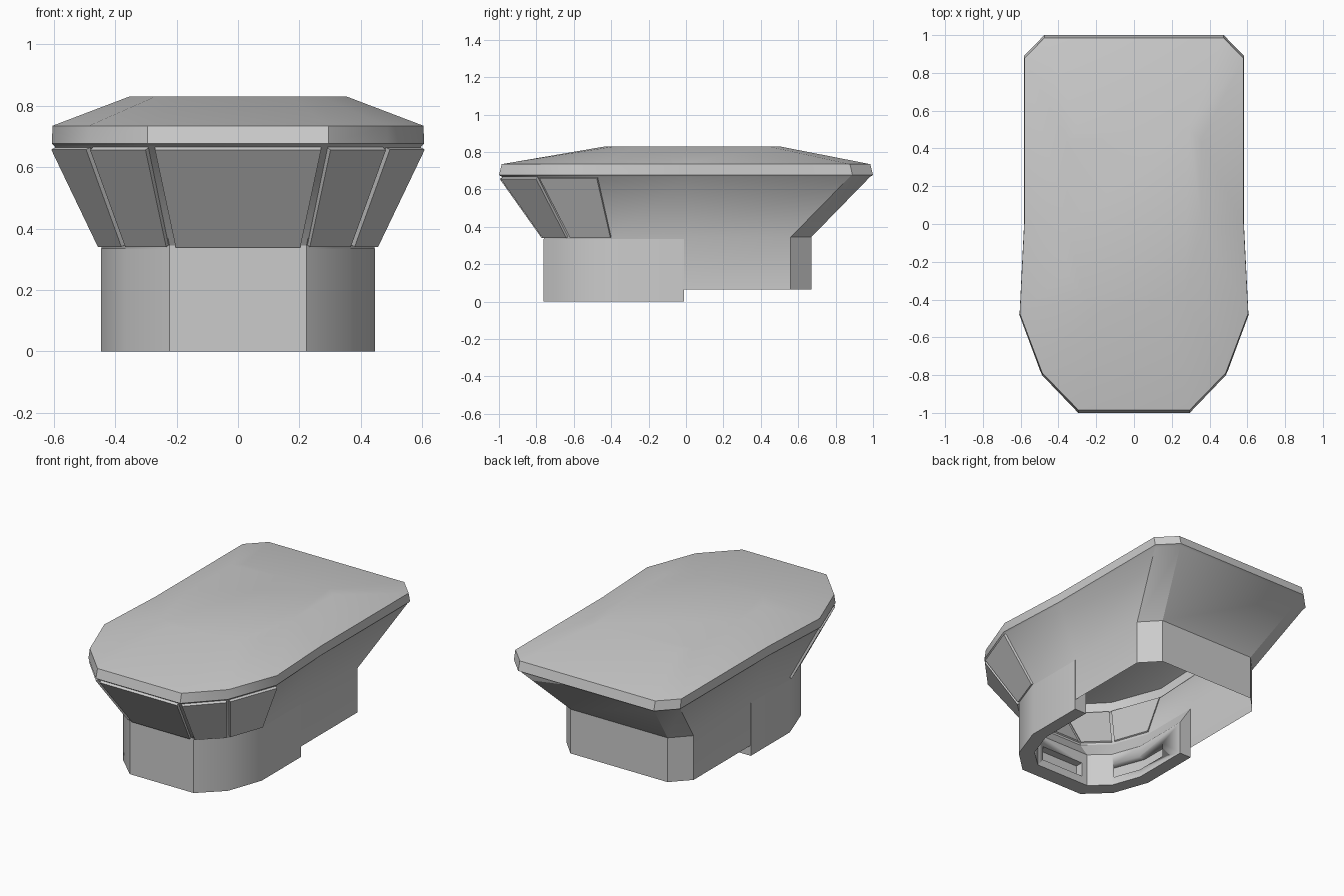
import bpy
from mathutils import Vector

if "Cube" in bpy.data.objects:
    bpy.data.objects.remove(bpy.data.objects["Cube"])

# Half outlines (x > 0), running front to back
RIM = [(.295, -1), (.487, -.8), (.606, -.48), (.582, 0), (.582, .89), (.475, 1)]
ROOF = [(.17, -.43), (.27, -.38), (.355, -.26), (.355, 0), (.355, .44), (.29, .5)]
BASE = [(.223, -.76), (.365, -.625), (.445, -.40), (.445, -.01), (.445, .56), (.34, .67)]
BASE_IN = [(.19, -.66), (.30, -.56), (.365, -.38), (.365, -.01)]


def ring(half, z, sx=1.0, sy=1.0):
    pts = [(x * sx, y * sy, z) for x, y in half]
    return pts + [(-x, y, z) for x, y, z in reversed(pts)]


def make(name, verts, faces, smooth=True):
    me = bpy.data.meshes.new(name)
    me.from_pydata(verts, [], faces)
    ob = bpy.data.objects.new(name, me)
    bpy.context.collection.objects.link(ob)
    bpy.ops.object.select_all(action='DESELECT')
    ob.select_set(True)
    bpy.context.view_layer.objects.active = ob
    bpy.ops.object.mode_set(mode='EDIT')
    bpy.ops.mesh.select_all(action='SELECT')
    bpy.ops.mesh.normals_make_consistent(inside=False)
    bpy.ops.object.mode_set(mode='OBJECT')
    if smooth:
        bpy.ops.object.shade_smooth_by_angle(angle=0.52)
    return ob


def loft(name, rings):
    n = len(rings[0])
    faces = [(k*n + i, k*n + (i+1) % n, (k+1)*n + (i+1) % n, (k+1)*n + i)
             for k in range(len(rings) - 1) for i in range(n)]
    faces.append(tuple(range((len(rings) - 1) * n, len(rings) * n)))
    return make(name, [p for r in rings for p in r], faces)


def band(name, outer, inner, z0, z_out, z_in):
    """Solid strip between two open paths."""
    verts, faces = [], []
    for (a, b), (c, d) in zip(outer, inner):
        verts += [(a, b, z0), (a, b, z_out), (c, d, z_in), (c, d, z0)]
    m = len(outer)
    for i in range(m - 1):
        for j in range(4):
            k = (j + 1) % 4
            faces.append((4*i + j, 4*i + k, 4*i + 4 + k, 4*i + 4 + j))
    faces += [(0, 1, 2, 3), tuple(range(4*m - 4, 4*m))]
    return make(name, verts, faces)


def mirrored(half):
    return [(-x, y) for x, y in reversed(half)] + list(half)


# Cabin shell, open underneath: base, flared walls, rim and shallow roof
loft("cabin_shell", [ring(BASE, .065), ring(BASE, .345), ring(RIM, .668, .985, .985),
                     ring(RIM, .677), ring(RIM, .735, .998, .985), ring(ROOF, .83)])

# Thick front plinth wrapping the front half of the base
plinth = band("front_plinth", mirrored([(x * 1.004, y * 1.003) for x, y in BASE[:4]]),
              mirrored(BASE_IN), 0, .335, .21)

# Recesses on the inside of the plinth
side = ([(.335, -.59), (.41, -.39), (.41, -.17)], [(.29, -.53), (.34, -.37), (.34, -.17)])
slots = [([(-.15, -.71), (.15, -.71)], [(-.15, -.63), (.15, -.63)])]
slots += [([(s*x, y) for x, y in side[0]], [(s*x, y) for x, y in side[1]]) for s in (1, -1)]
for i, (o, n) in enumerate(slots):
    cutter = band(f"recess_cutter_{i}", o, n, .05, .14, .14)
    cutter.hide_render = True
    cutter.hide_set(True)
    mod = plinth.modifiers.new("recess", 'BOOLEAN')
    mod.operation, mod.object, mod.solver = 'DIFFERENCE', cutter, 'EXACT'

# Window panels standing slightly proud of the flared front walls
low = [Vector(p) for p in ring(BASE, .347)]
high = [Vector(p) for p in ring(RIM, .664, .985, .985)]


def window(name, i, j, m0=.014, m1=.014):
    a, b, c, d = low[i], low[j], high[j], high[i]
    u, v = (b - a).normalized(), (c - d).normalized()
    quad = [a + u*m0, b - u*m1, c - v*m1, d + v*m0]
    nrm = (b - a).cross(d - a).normalized()
    if nrm.dot(Vector((a.x + b.x, a.y + b.y, 0))) < 0:
        nrm.negate()
    verts = [p + nrm * .014 for p in quad] + [p - nrm * .008 for p in quad]
    faces = [(0, 1, 2, 3), (4, 5, 6, 7)]
    faces += [(k, (k+1) % 4, (k+1) % 4 + 4, k + 4) for k in range(4)]
    make(name, verts, faces, False)


window("front_window", 11, 0, .02, .02)
for s, (p, q, r) in (("right", (0, 1, 2)), ("left", (11, 10, 9))):
    window(f"corner_window_{s}", p, q, .004, .008)
    window(f"side_window_{s}", q, r, .01, 0)
